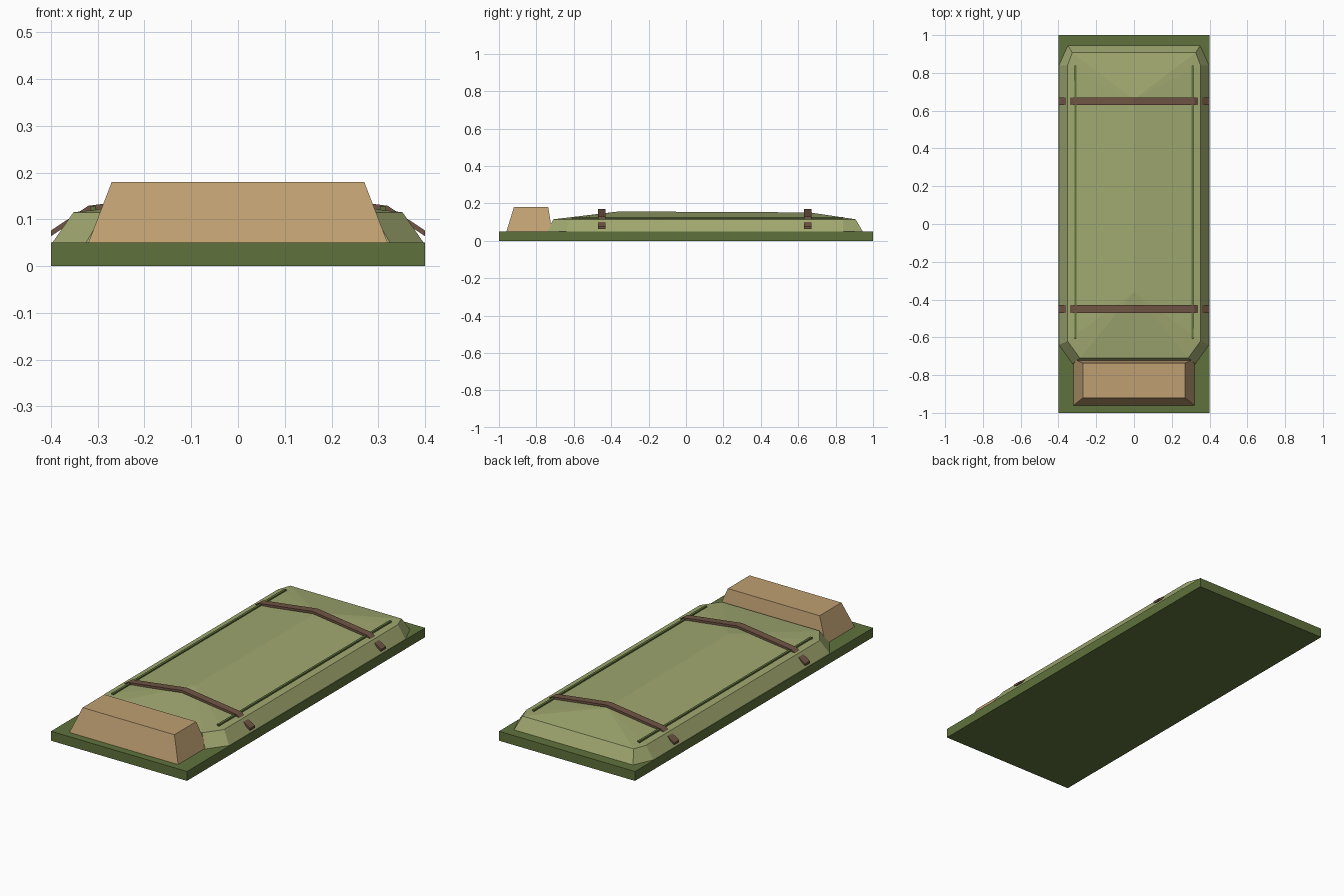
import bpy
import bmesh

if "Cube" in bpy.data.objects:
    bpy.data.objects.remove(bpy.data.objects["Cube"])


def material(name, rgb):
    m = bpy.data.materials.new(name)
    m.diffuse_color = (*rgb, 1)
    m.use_nodes = True
    m.node_tree.nodes["Principled BSDF"].inputs["Base Color"].default_value = m.diffuse_color
    return m


GREEN = material("dark green", (0.115, 0.17, 0.045))
OLIVE = material("olive", (0.35, 0.39, 0.16))
TAN = material("tan", (0.52, 0.35, 0.17))
BROWN = material("brown", (0.16, 0.09, 0.058))


def build(name, verts, faces, mat):
    mesh = bpy.data.meshes.new(name)
    mesh.from_pydata(verts, [], faces)
    bm = bmesh.new()
    bm.from_mesh(mesh)
    bmesh.ops.recalc_face_normals(bm, faces=bm.faces)
    bm.to_mesh(mesh)
    bm.free()
    mesh.materials.append(mat)
    ob = bpy.data.objects.new(name, mesh)
    bpy.context.collection.objects.link(ob)
    return ob


def loft(name, lower, upper, mat):
    """Solid between two matching outlines."""
    n = len(lower)
    faces = [(i, (i + 1) % n, n + (i + 1) % n, n + i) for i in range(n)]
    faces += [tuple(range(n))[::-1], tuple(range(n, 2 * n))]
    return build(name, lower + upper, faces, mat)


def rect(x0, x1, y0, y1, z):
    return [(x0, y0, z), (x1, y0, z), (x1, y1, z), (x0, y1, z)]


def outline(half, z):
    """Mirror the right half of an outline, front to back."""
    return ([(x, y, z) for x, y in half]
            + [(-x, y, z) for x, y in reversed(half)])


# Ground mat
loft("mat", rect(-.4, .4, -1, 1, 0), rect(-.4, .4, -1, 1, .05), GREEN)

# Pillow
loft("pillow", rect(-.32, .32, -.96, -.715, .05),
     rect(-.27, .27, -.92, -.737, .18), TAN)

# Sleeping bag: chamfered sides with a low faceted ridge on top
low = outline([(.325, -.74), (.397, -.64), (.397, .84), (.35, .945)], .05)
high = outline([(.287, -.71), (.352, -.62), (.352, .84), (.327, .907)], .115)
ridge = [(0, -.36, .157), (0, .66, .152)]
sides = [(i, (i + 1) % 8, 8 + (i + 1) % 8, 8 + i) for i in range(8)]
top = [(15, 8, 16), (8, 9, 16), (9, 10, 17), (9, 17, 16), (10, 11, 17),
       (11, 12, 17), (12, 13, 17), (13, 14, 16), (13, 16, 17), (14, 15, 16)]
build("sleeping_bag", low + high + ridge,
      sides + top + [tuple(range(8))[::-1]], OLIVE)

# Seam strips along both long edges
for side, s in (("left", -1), ("right", 1)):
    x = s * .31
    loft("seam_" + side, rect(x - .006, x + .006, -.61, .84, .113),
         rect(x - .006, x + .006, -.61, .84, .127), GREEN)

# Straps bent over the bag, sinking through its shoulder edge
path = [(-.4, .07), (-.32, .123), (0, .165), (.32, .123), (.4, .07)]
profile = ([(x, z - .006) for x, z in path]
           + [(x, z + .006) for x, z in reversed(path)])
for end, y in (("front", -.45), ("back", .65)):
    a = [(x, y - .02, z) for x, z in profile]
    b = [(x, y + .02, z) for x, z in profile]
    loft("strap_" + end, a, b, BROWN)
